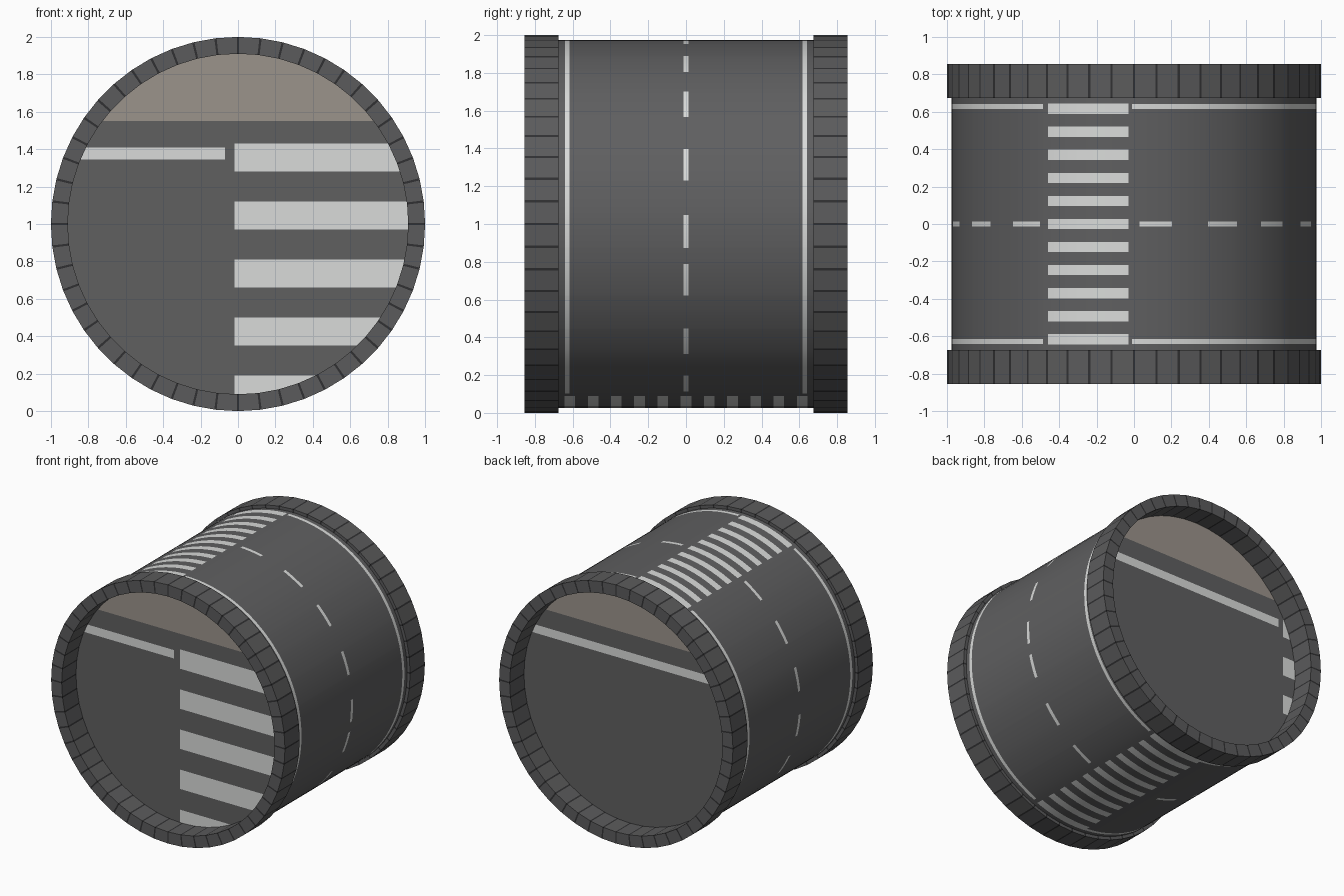
import bpy, bmesh, math
from mathutils import Vector

if "Cube" in bpy.data.objects:
    bpy.data.objects.remove(bpy.data.objects["Cube"])

R, CAP_Y = 0.975, 0.68           # drum radius and end cap position
RIM_OUT, RIM_IN = 1.0, 0.91      # rim radii
RIM_Y0, RIM_Y1 = 0.675, 0.855    # rim extent along the axis
BLOCKS = 52


def material(name, rgb):
    m = bpy.data.materials.new(name)
    m.diffuse_color = (*rgb, 1)
    m.use_nodes = True
    m.node_tree.nodes["Principled BSDF"].inputs["Base Color"].default_value = m.diffuse_color
    return m


ASPHALT = material("asphalt", (0.115, 0.115, 0.118))
WHITE = material("road paint", (0.70, 0.71, 0.70))
BEIGE = material("pavement beige", (0.33, 0.295, 0.26))
RIM = material("rim grey", (0.105, 0.105, 0.107))
JOINT = material("joint dark", (0.03, 0.03, 0.032))


def finish(name, bm, mats):
    mesh = bpy.data.meshes.new(name)
    bm.to_mesh(mesh)
    bm.free()
    ob = bpy.data.objects.new(name, mesh)
    bpy.context.collection.objects.link(ob)
    for m in mats:
        mesh.materials.append(m)
    return ob


def polar(r, deg, y):
    a = math.radians(deg)
    return (r * math.sin(a), y, 1 + r * math.cos(a))


def inside(v, spans):
    return any(lo < v < hi for lo, hi in spans)


# Road markings on the drum: angles clockwise from the top, in degrees
crossings = [(-28.2, -1.8), (159, 185)]
line_gaps = [(-30, -0.6), (157, 185)]
dashes = [(s, s + 10.3) for s in (1.8, 24, 44.1, 66, 87.2, 102.5, 124.6, 145.3)]
dashes += [(-41.5 - 21 * i, -31 - 21 * i) for i in range(7)]
stripes = [(0.123 * i - 0.028, 0.123 * i + 0.028) for i in range(-5, 6)]
edge_lines = [(-0.641, -0.616), (0.616, 0.641)]
centre_line = [(-0.013, 0.013)]


def drum_paint(a, y):
    if inside(a, crossings):
        return inside(y, stripes)
    if inside(y, edge_lines):
        return not inside(a, line_gaps)
    return inside(y, centre_line) and inside(a, dashes)


# Drum wall: a grid split along the marking borders
angles = {float(a) for a in range(-175, 185, 4)}
angles |= {float(v) for s in crossings + line_gaps + dashes for v in s if v < 185}
angles = sorted(angles)
ys = sorted({-CAP_Y, CAP_Y} | {v for s in stripes + edge_lines + centre_line for v in s})
bm = bmesh.new()
grid = [[bm.verts.new(polar(R, a, y)) for y in ys] for a in angles]
ends = angles[1:] + [185.0]
for i, (a0, a1) in enumerate(zip(angles, ends)):
    k = (i + 1) % len(angles)
    for j in range(len(ys) - 1):
        f = bm.faces.new((grid[i][j], grid[k][j], grid[k][j + 1], grid[i][j + 1]))
        f.smooth = True
        f.material_index = int(drum_paint((a0 + a1) / 2, (ys[j] + ys[j + 1]) / 2))
finish("drum_wall", bm, [ASPHALT, WHITE])

# End caps: discs cut along the marking borders
bars = [(0.04 + 0.31 * i, 0.19 + 0.31 * i) for i in range(5)]
cap_line = [(1.345, 1.41)]


def end_cap(name, side, bar_x, line_x):
    bm = bmesh.new()
    ring = [bm.verts.new(polar(R, a, side * CAP_Y)) for a in angles]
    bm.faces.new(ring)
    cuts = [((0, 0, v), (0, 0, 1)) for s in bars + cap_line for v in s]
    cuts += [((0, 0, 1.55), (0, 0, 1))]
    cuts += [((v, 0, 0), (1, 0, 0)) for v in bar_x + line_x if abs(v) < R]
    for co, no in cuts:
        bmesh.ops.bisect_plane(bm, geom=bm.verts[:] + bm.edges[:] + bm.faces[:],
                               plane_co=co, plane_no=no)
    for f in bm.faces:
        f.normal_update()
        if f.normal.y * side < 0:
            f.normal_flip()
        c = f.calc_center_median()
        if c.z > 1.55:
            f.material_index = 2
        elif (inside(c.x, [bar_x]) and inside(c.z, bars)) or \
                (inside(c.x, [line_x]) and inside(c.z, cap_line)):
            f.material_index = 1
    finish(name, bm, [ASPHALT, WHITE, BEIGE])


end_cap("front_cap", -1, (-0.02, 1.0), (-1.0, -0.07))
end_cap("back_cap", 1, (-1.0, -0.80), (-0.76, 1.0))


# Rims: rings of blocks with thin dark joints
def rim(name, side):
    bm = bmesh.new()
    step, gap = 360 / BLOCKS, 0.7
    section = [(RIM_IN, RIM_Y0), (RIM_OUT, RIM_Y0), (RIM_OUT, RIM_Y1), (RIM_IN, RIM_Y1)]
    rings = []
    for i in range(BLOCKS):
        for a in (i * step + gap / 2, (i + 1) * step - gap / 2):
            rings.append([bm.verts.new(polar(r, a, side * y)) for r, y in section])
    for i, r0 in enumerate(rings):
        r1 = rings[(i + 1) % len(rings)]
        for j in range(4):
            k = (j + 1) % 4
            f = bm.faces.new((r0[j], r0[k], r1[k], r1[j]))
            f.material_index = i % 2
    bmesh.ops.recalc_face_normals(bm, faces=bm.faces)
    finish(name, bm, [RIM, JOINT])


rim("front_rim", -1)
rim("back_rim", 1)
